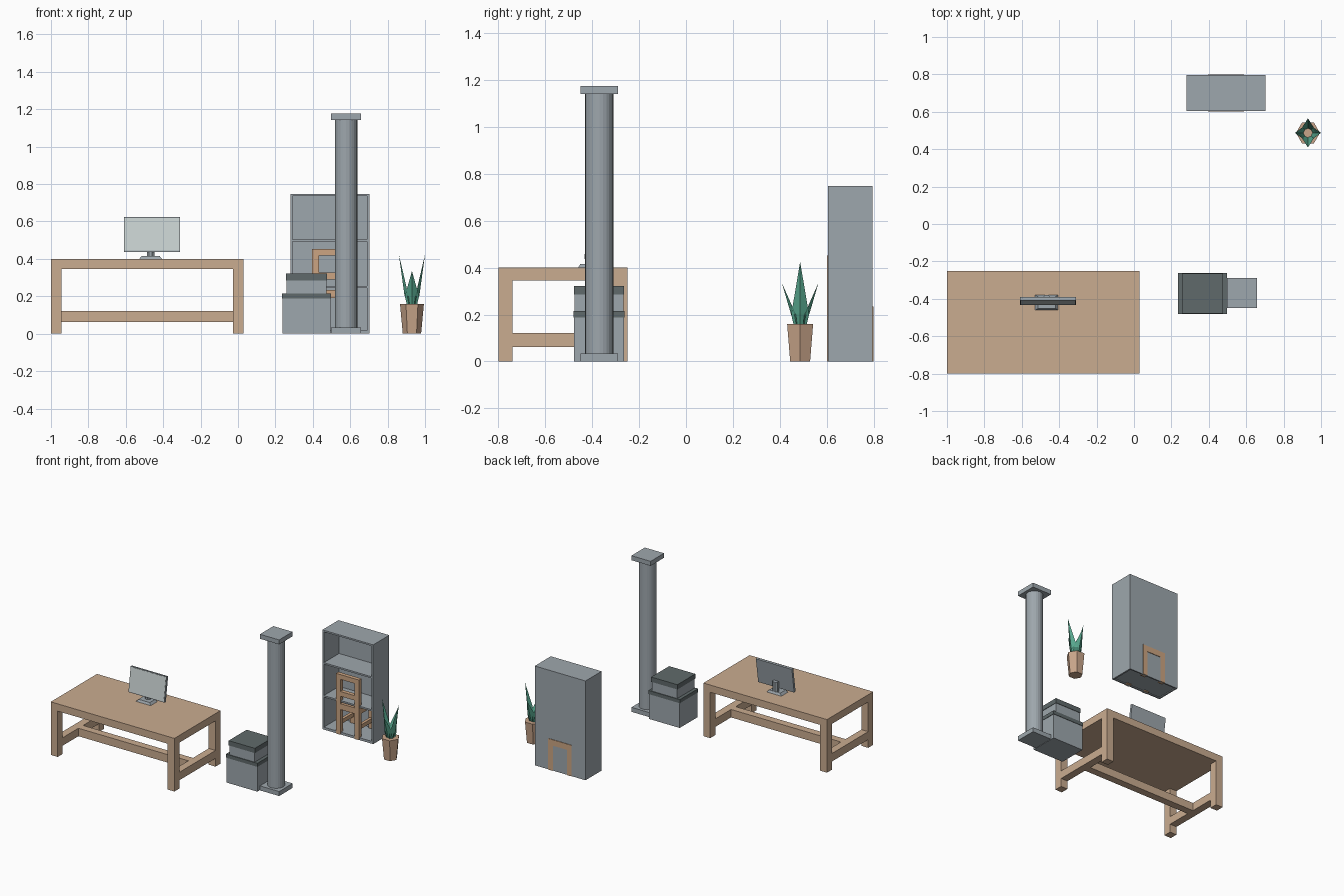
import bpy, bmesh, math
from mathutils import Matrix, Vector

if "Cube" in bpy.data.objects:
    bpy.data.objects.remove(bpy.data.objects["Cube"])


def material(name, rgb):
    lin = [((c / 255 + 0.055) / 1.055) ** 2.4 for c in rgb]
    m = bpy.data.materials.new(name)
    m.diffuse_color = (*lin, 1)
    m.use_nodes = True
    m.node_tree.nodes["Principled BSDF"].inputs["Base Color"].default_value = m.diffuse_color
    return m


WOOD = material("table wood", (202, 172, 144))
CHAIR = material("chair wood", (204, 165, 130))
CLAY = material("clay pot", (200, 165, 138))
GREY = material("stone grey", (158, 167, 173))
DARK = material("dark lid grey", (96, 106, 107))
SCREEN = material("pale screen", (201, 210, 209))
GREEN = material("leaf green", (88, 168, 143))


def finish(name, bm, mat):
    bmesh.ops.recalc_face_normals(bm, faces=bm.faces)
    me = bpy.data.meshes.new(name)
    bm.to_mesh(me)
    bm.free()
    me.materials.append(mat)
    ob = bpy.data.objects.new(name, me)
    bpy.context.collection.objects.link(ob)
    return ob


def box(name, x, y, z, mat):
    """Box from (low, high) ranges on each axis."""
    bm = bmesh.new()
    bmesh.ops.create_cube(bm, size=1)
    for v in bm.verts:
        for i, (lo, hi) in enumerate((x, y, z)):
            v.co[i] = lo if v.co[i] < 0 else hi
    return finish(name, bm, mat)


def cone(name, x, y, z, r1, r2, sides, mat, turn=0.0, sy=1.0):
    """Upright prism or frustum over the z range."""
    bm = bmesh.new()
    bmesh.ops.create_cone(bm, cap_ends=True, segments=sides, radius1=r1,
                          radius2=r2, depth=z[1] - z[0])
    m = (Matrix.Translation((x, y, (z[0] + z[1]) / 2))
         @ Matrix.Diagonal((1, sy, 1, 1)) @ Matrix.Rotation(turn, 4, 'Z'))
    bm.transform(m)
    return finish(name, bm, mat)


# Table with H-shaped stretchers
box("table_top", (-1, 0.03), (-0.8, -0.25), (0.345, 0.4), WOOD)
for x in ((-1, -0.943), (-0.027, 0.03)):
    for y in ((-0.8, -0.74), (-0.31, -0.25)):
        box("table_leg", x, y, (0, 0.345), WOOD)
    box("table_end_stretcher", x, (-0.74, -0.31), (0.062, 0.122), WOOD)
box("table_long_stretcher", (-0.943, -0.027), (-0.553, -0.497), (0.062, 0.122), WOOD)

# Monitor, leaning slightly back
cone("monitor_base", -0.467, -0.42, (0.4, 0.416), 0.0863, 0.0665, 4, GREY, math.pi / 4, 0.66)
cone("monitor_neck", -0.467, -0.401, (0.416, 0.49), 0.022, 0.022, 8, GREY, math.pi / 8)
lean = Matrix.Translation((-0.46, -0.433, 0.438)) @ Matrix.Rotation(-math.radians(8.3), 4, 'X')
for name, x, y, z, mat in (
        ("monitor_body", (-0.15, 0.15), (0, 0.017), (0, 0.187), GREY),
        ("monitor_screen", (-0.146, 0.146), (-0.002, 0.001), (0.006, 0.183), SCREEN)):
    box(name, x, y, z, mat).data.transform(lean)

# Column
CX, CY = 0.578, -0.37
for name, z in (("column_plinth", (0, 0.034)), ("column_capital", (1.142, 1.176))):
    box(name, (CX - 0.08, CX + 0.08), (CY - 0.08, CY + 0.08), z, GREY)
cone("column_shaft", CX, CY, (0.034, 1.142), 0.06, 0.06, 24, GREY)

# Two stacked cartons with dark lids
for name, x, y, z in (("lower", (0.235, 0.498), (-0.48, -0.262), (0, 0.188, 0.215)),
                      ("upper", (0.257, 0.475), (-0.478, -0.264), (0.215, 0.285, 0.321))):
    o = 0.003
    box(name + "_carton", (x[0] + o, x[1] - o), (y[0] + o, y[1] - o), z[:2], GREY)
    box(name + "_carton_lid", x, y, z[1:], DARK)

# Bookcase, open at the front
BX, BY, T = (0.28, 0.703), (0.605, 0.796), 0.012
for x in ((BX[0], BX[0] + T), (BX[1] - T, BX[1])):
    box("bookcase_side", x, BY, (0, 0.748), GREY)
box("bookcase_back", BX, (BY[1] - 0.01, BY[1]), (0, 0.748), GREY)
for z in (0.006, 0.244, 0.492, 0.736):
    box("bookcase_shelf", BX, BY, (z, z + T), GREY)
box("bookcase_kick", BX, (BY[0], BY[0] + T), (0, 0.012), GREY)

# Chair standing inside the bookcase, backrest to the front
HX, HY, W = (0.395, 0.588), (0.601, 0.8), 0.038
for x in ((HX[0], HX[0] + W), (HX[1] - W, HX[1])):
    box("chair_back_post", x, (HY[0], HY[0] + 0.03), (0, 0.453), CHAIR)
    box("chair_front_leg", x, (HY[1] - 0.03, HY[1]), (0, 0.19), CHAIR)
    box("chair_side_stretcher", (x[0] + 0.008, x[1] - 0.008),
        (HY[0] + 0.03, HY[1] - 0.03), (0.07, 0.1), CHAIR)
box("chair_seat", HX, HY, (0.19, 0.234), CHAIR)
for z in ((0.29, 0.326), (0.417, 0.453)):
    box("chair_back_rail", (HX[0] + W, HX[1] - W), (HY[0], HY[0] + 0.03), z, CHAIR)

# Potted plant: six-sided pot, four folded leaves
PX, PY = 0.93, 0.487
cone("plant_pot", PX, PY, (0, 0.16), 0.049, 0.064, 6, CLAY, math.pi / 2)
for k in range(4):
    tall = k % 2 == 0
    reach, tip_z = (0.07, 0.425) if tall else (0.078, 0.335)
    half = 0.038
    bm = bmesh.new()
    base, mid, left, right, tip = [bm.verts.new(c) for c in (
        (0.022, 0, 0.15), (0.04, 0, 0.205), (0.018, half, 0.2),
        (0.018, -half, 0.2), (reach, 0, tip_z))]
    foot_l, foot_r = bm.verts.new((0.012, 0.026, 0.15)), bm.verts.new((0.012, -0.026, 0.15))
    for f in ((base, mid, left, foot_l), (base, foot_r, right, mid),
              (mid, tip, left), (mid, right, tip)):
        bm.faces.new(f)
    bm.transform(Matrix.Translation((PX, PY, 0)) @ Matrix.Rotation(k * math.pi / 2, 4, 'Z'))
    finish("plant_leaf", bm, GREEN)
